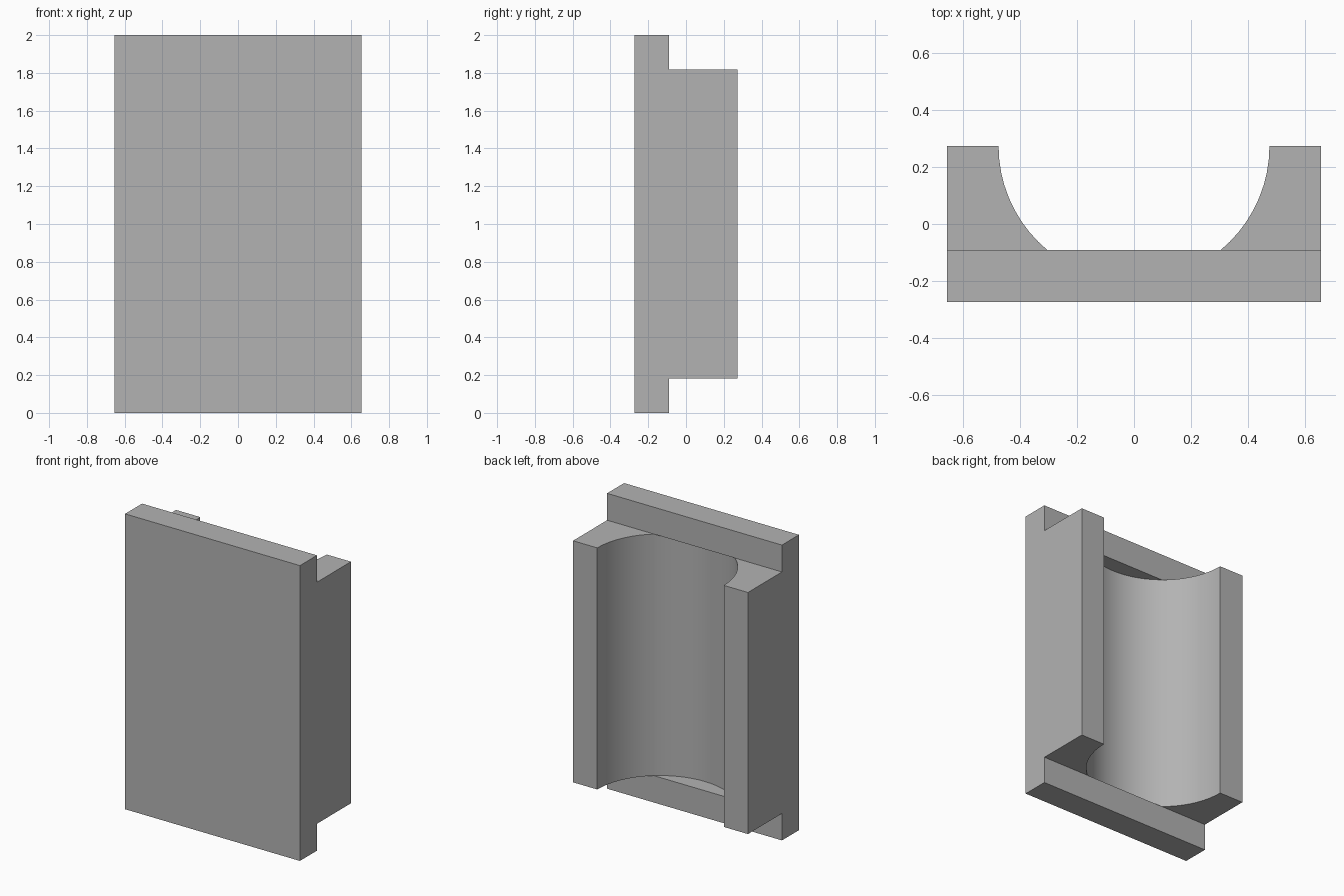
import bpy, bmesh, math

cube = bpy.data.objects.get("Cube")
if cube:
    bpy.data.objects.remove(cube, do_unlink=True)

HALF_WIDTH = 0.655
BACK = 0.273          # half depth, also the axis of the round channel
STEP = -0.091         # back face of the end lips
LIP = 0.182           # height of each end lip
HEIGHT = 2.0
RADIUS = 0.474

grey = bpy.data.materials.new("plain grey")
grey.use_nodes = True
colour = (0.45, 0.45, 0.45, 1)
grey.diffuse_color = colour
grey.node_tree.nodes["Principled BSDF"].inputs["Base Color"].default_value = colour


def add_object(name, bm):
    bmesh.ops.recalc_face_normals(bm, faces=bm.faces)
    mesh = bpy.data.meshes.new(name)
    bm.to_mesh(mesh)
    bm.free()
    mesh.materials.append(grey)
    obj = bpy.data.objects.new(name, mesh)
    bpy.context.collection.objects.link(obj)
    return obj


# Block: stepped side profile swept across the width
profile = [(-BACK, 0), (STEP, 0), (STEP, LIP), (BACK, LIP),
           (BACK, HEIGHT - LIP), (STEP, HEIGHT - LIP), (STEP, HEIGHT), (-BACK, HEIGHT)]
bm = bmesh.new()
face = bm.faces.new([bm.verts.new((-HALF_WIDTH, y, z)) for y, z in profile])
sweep = bmesh.ops.extrude_face_region(bm, geom=[face])
moved = [v for v in sweep["geom"] if isinstance(v, bmesh.types.BMVert)]
bmesh.ops.translate(bm, verts=moved, vec=(2 * HALF_WIDTH, 0, 0))
block = add_object("channel_block", bm)

# Cutter for the round channel between the lips
bm = bmesh.new()
bmesh.ops.create_cone(bm, cap_ends=True, segments=64, radius1=RADIUS, radius2=RADIUS,
                      depth=HEIGHT - 2 * LIP)
bmesh.ops.translate(bm, verts=bm.verts, vec=(0, BACK, HEIGHT / 2))
cutter = add_object("channel_cutter", bm)
cutter.hide_render = True

# Cut the channel, then drop the cutter
cut = block.modifiers.new("channel", 'BOOLEAN')
cut.operation = 'DIFFERENCE'
cut.solver = 'EXACT'
cut.object = cutter
bpy.ops.object.select_all(action='DESELECT')
block.select_set(True)
bpy.context.view_layer.objects.active = block
bpy.ops.object.modifier_apply(modifier=cut.name)
bpy.data.objects.remove(cutter, do_unlink=True)

# Smooth channel wall, sharp block edges
bpy.ops.object.shade_smooth_by_angle(angle=math.radians(30))
